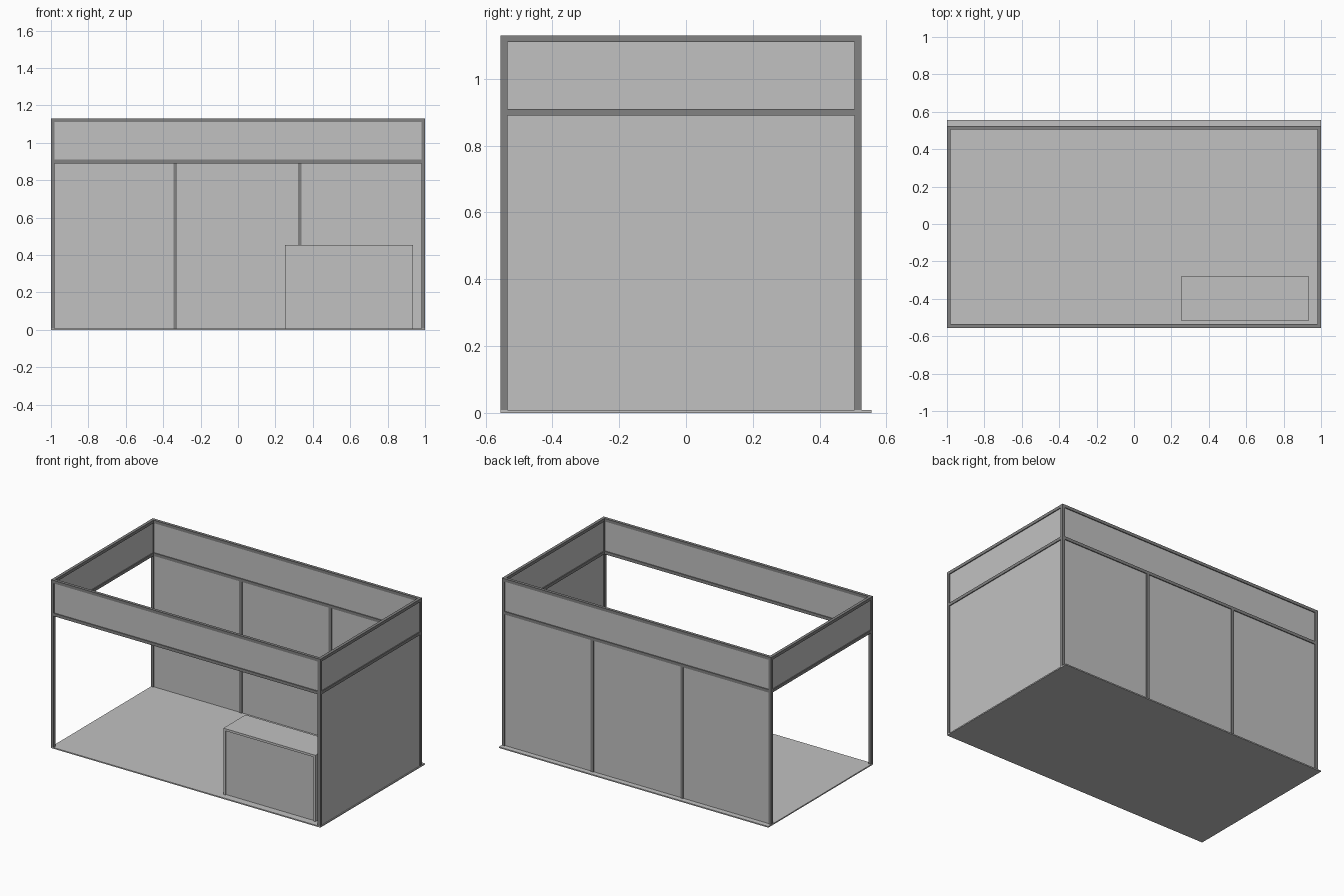
import bpy

if "Cube" in bpy.data.objects:
    bpy.data.objects.remove(bpy.data.objects["Cube"])


def material(name, v):
    m = bpy.data.materials.new(name)
    m.diffuse_color = (v, v, v, 1)
    m.use_nodes = True
    m.node_tree.nodes["Principled BSDF"].inputs["Base Color"].default_value = m.diffuse_color
    return m


PANEL = material("light grey panel", 0.535)
FRAME = material("dark grey frame", 0.223)


def box(name, x, y, z, mat):
    """Box from (min, max) ranges on each axis."""
    bpy.ops.mesh.primitive_cube_add(size=1, location=[(a + b) / 2 for a, b in (x, y, z)])
    o = bpy.context.object
    o.name = name
    o.scale = [b - a for a, b in (x, y, z)]
    bpy.ops.object.transform_apply(location=False, rotation=False, scale=True)
    o.data.materials.append(mat)
    return o


W = 0.02                      # frame bar width
T = 0.004                     # half panel thickness
FLOOR, MID, TOP = 0.008, 0.89, 1.13
X0, X1, Y0, Y1 = -1.0, 1.0, -0.555, 0.525
HEAD = (MID + W, TOP - W)     # header band between the rails
WALL = (FLOOR, MID)           # wall area below the middle rail

# Floor slab, reaching a little behind the back wall
box("floor", (-1, 1), (-0.555, 0.555), (0, FLOOR), PANEL)

# Corner posts
for sx, px in (("left", X0), ("right", X1 - W)):
    for sy, py in (("front", Y0), ("back", Y1 - W)):
        box(f"{sy}_{sx}_post", (px, px + W), (py, py + W), (FLOOR, TOP), FRAME)

# Top and middle rails on all four sides
for level, z in (("middle", MID), ("top", TOP - W)):
    for side, py in (("front", Y0), ("back", Y1 - W)):
        box(f"{side}_{level}_rail", (X0 + W, X1 - W), (py, py + W), (z, z + W), FRAME)
    for side, px in (("left", X0), ("right", X1 - W)):
        box(f"{side}_{level}_rail", (px, px + W), (Y0 + W, Y1 - W), (z, z + W), FRAME)

# Header panels, centred in the frame
for side, py in (("front", Y0 + W / 2), ("back", Y1 - W / 2)):
    box(f"{side}_header", (X0 + W, X1 - W), (py - T, py + T), HEAD, PANEL)
for side, px in (("left", X0 + W / 2), ("right", X1 - W / 2)):
    box(f"{side}_header", (px - T, px + T), (Y0 + W, Y1 - W), HEAD, PANEL)

# Back wall: three panels split by two uprights
uprights = (-0.335, 0.33)
for i, x in enumerate(uprights):
    box(f"back_upright_{i + 1}", (x - W / 2, x + W / 2), (Y1 - W, Y1), WALL, FRAME)
starts = (X0 + W, uprights[0] + W / 2, uprights[1] + W / 2)
ends = (uprights[0] - W / 2, uprights[1] - W / 2, X1 - W)
for i, span in enumerate(zip(starts, ends)):
    box(f"back_wall_{i + 1}", span, (Y1 - W / 2 - T, Y1 - W / 2 + T), WALL, PANEL)

# Right wall
box("right_wall", (X1 - W / 2 - T, X1 - W / 2 + T), (Y0 + W, Y1 - W), WALL, PANEL)

# Counter: top, two sides and a slightly recessed front
cx, cy, ct, b = (0.252, 0.935), (-0.515, -0.28), 0.453, 0.015
box("counter_top", cx, cy, (ct - b, ct), PANEL)
box("counter_left_side", (cx[0], cx[0] + b), cy, (FLOOR, ct - b), PANEL)
box("counter_right_side", (cx[1] - b, cx[1]), cy, (FLOOR, ct - b), PANEL)
box("counter_front", (cx[0] + b, cx[1] - b), (cy[0] + 0.008, cy[0] + 0.02), (FLOOR, ct - b), PANEL)
